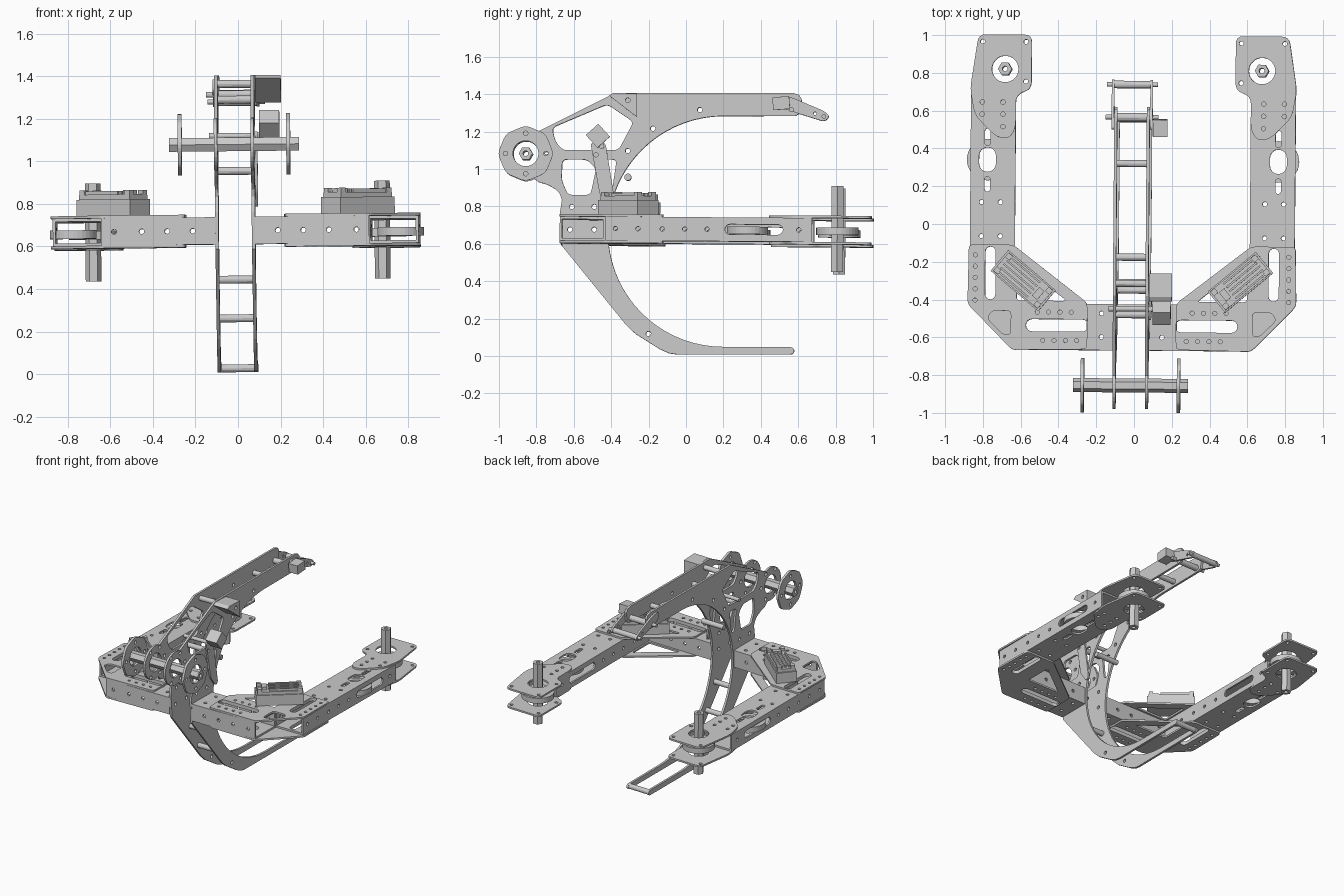
import bpy, bmesh
from math import sin, cos, pi, radians
from mathutils import Matrix, Vector

if "Cube" in bpy.data.objects:
    bpy.data.objects.remove(bpy.data.objects["Cube"])

frame_parts, mast_parts = [], []
PLANES = {  # maps profile (u, v, thickness) to world axes
    'z': Matrix.Identity(4),
    'x': Matrix(((0, 0, 1, 0), (1, 0, 0, 0), (0, 1, 0, 0), (0, 0, 0, 1))),
    'y': Matrix(((1, 0, 0, 0), (0, 0, -1, 0), (0, 1, 0, 0), (0, 0, 0, 1)))}


def arc(cx, cy, r, a0, a1, n):
    return [(cx + r * cos(radians(a0 + (a1 - a0) * i / n)),
             cy + r * sin(radians(a0 + (a1 - a0) * i / n))) for i in range(n + 1)]


def circle(cx, cy, r, n=20):
    return arc(cx, cy, r, 0, 360, n)[:-1]


def slot(cx, cy, length, w, vertical=False):
    d = (length - w) / 2
    if vertical:
        return arc(cx, cy + d, w / 2, 0, 180, 8) + arc(cx, cy - d, w / 2, 180, 360, 8)
    return arc(cx + d, cy, w / 2, -90, 90, 8) + arc(cx - d, cy, w / 2, 90, 270, 8)


def rect(u0, u1, v0, v1):
    return [(u0, v0), (u1, v0), (u1, v1), (u0, v1)]


def rounded(pts, r, n=4):
    out = []
    for i, p in enumerate(pts):
        p, a, b = Vector(p), Vector(pts[i - 1]), Vector(pts[(i + 1) % len(pts)])
        s = p + (a - p).normalized() * min(r, (a - p).length * .45)
        e = p + (b - p).normalized() * min(r, (b - p).length * .45)
        for k in range(n + 1):
            t = k / n
            out.append(tuple(s * (1 - t) ** 2 + p * 2 * t * (1 - t) + e * t * t))
    return out


def plate(name, outline, holes, plane, off, thick, group):
    cu = bpy.data.curves.new(name, 'CURVE')
    cu.dimensions, cu.fill_mode, cu.extrude = '2D', 'BOTH', thick / 2
    for loop in [outline] + holes:
        sp = cu.splines.new('POLY')
        sp.points.add(len(loop) - 1)
        for q, (u, v) in zip(sp.points, loop):
            q.co = (u, v, 0, 1)
        sp.use_cyclic_u = True
    tmp = bpy.data.objects.new(name + "_tmp", cu)
    bpy.context.collection.objects.link(tmp)
    dg = bpy.context.evaluated_depsgraph_get()
    me = bpy.data.meshes.new_from_object(tmp.evaluated_get(dg))
    bpy.data.objects.remove(tmp)
    me.transform(PLANES[plane] @ Matrix.Translation((0, 0, -off if plane == 'y' else off)))
    me.shade_flat()
    ob = bpy.data.objects.new(name, me)
    bpy.context.collection.objects.link(ob)
    group.append(ob)


def box(name, center, size, rot, group):
    bm = bmesh.new()
    bmesh.ops.create_cube(bm, size=1, matrix=Matrix.Translation(center) @ rot @ Matrix.Diagonal((*size, 1)))
    me = bpy.data.meshes.new(name)
    bm.to_mesh(me)
    bm.free()
    ob = bpy.data.objects.new(name, me)
    bpy.context.collection.objects.link(ob)
    group.append(ob)


def rod(name, y, z, half, r, sides=14):
    plate(name, circle(y, z, r, sides), [], 'x', 0, 2 * half, mast_parts)


Z0, H, T, G = .67, .064, .013, .013   # tube centre, half height, wall, gusset thickness

for s, side in ((-1, "left"), (1, "right")):
    def M(loop):
        return [(s * u, v) for u, v in loop]

    def fplate(name, outline, holes, plane, off, thick):
        plate(side + "_" + name, M(outline), [M(h) for h in holes], plane, off, thick, frame_parts)

    corner_slot = slot(.75, -.265, .28, .055, True)
    bar_slot = slot(.395, -.54, .33, .065)
    for k, lvl in ((-1, "lower"), (1, "upper")):
        # tube top and bottom sheets
        zt = Z0 + k * (H - T / 2)
        fplate(lvl + "_arm_sheet", rect(.622, .86, -.425, .68),
               [corner_slot, slot(.77, .335, .13, .09, True), slot(.77, .455, .09, .03, True),
                slot(.77, .205, .08, .03, True)] +
               [circle(x, y, .012, 12) for x in (.70, .80) for y in (-.07, .11)], 'z', zt, T)
        fplate(lvl + "_bar_sheet", rect(.094, .63, -.67, -.425),
               [bar_slot, circle(.16, -.475, .012, 12), circle(.16, -.6, .012, 12)], 'z', zt, T)
        # corner gussets
        zg = Z0 + k * (H + G / 2)
        holes = [corner_slot, bar_slot,
                 rounded([(.61, -.205), (.61, -.41), (.345, -.41)], .02)]
        holes += [circle(.83, -.17 - .06 * i, .011, 12) for i in range(5)]
        holes += [circle(.32 + .06 * i, -.47, .011, 12) for i in range(4)]
        holes += [circle(.29 + .06 * i, -.62, .011, 12) for i in range(4)]
        if k > 0:
            holes.append(rounded([(.74, -.465), (.64, -.465), (.64, -.59), (.68, -.59), (.765, -.505)], .02))
        fplate(lvl + "_gusset", rounded([(.865, -.115), (.63, -.115), (.235, -.42), (.235, -.665),
                                         (.632, -.672), (.87, -.43)], .025), holes, 'z', zg, G)
        # end plates that carry the upright shaft
        fplate(lvl + "_end_plate",
               rounded([(.822, .998), (.54, .998), (.54, .71), (.622, .68), (.622, .50), (.66, .445),
                        (.725, .455), (.84, .57), (.865, .71)], .04),
               [circle(.68, .815, .07, 28)] +
               [circle(x, y, .012, 12) for x, y in ((.80, .96), (.57, .96), (.57, .75), (.80, .64), (.69, .64),
                                                    (.80, .575), (.69, .575), (.69, .51))], 'z', zg, G)
    # tube side walls
    zr = (Z0 - H + T, Z0 + H - T)
    wall_holes = [slot(.37, Z0, .31, .055)] + [circle(y, Z0, .012, 12) for y in (-.37, -.25, -.12, 0, .12, .61)]
    for name, x in (("outer_arm_wall", .86 - T / 2), ("inner_arm_wall", .622 + T / 2)):
        plate(side + "_" + name, rect(-.425, .68, *zr), wall_holes, 'x', s * x, T, frame_parts)
    for name, y in (("front_bar_wall", -.67 + T / 2), ("back_bar_wall", -.425 - T / 2)):
        fplate(name, rect(.094, .63, *zr), [circle(x, Z0, .012, 12) for x in (.2, .32, .44, .57)], 'y', y, T)
    # pulley rings and hex shaft
    fplate("guide_ring", circle(.77, .335, .11, 32), [circle(.77, .335, .075, 28)], 'z', .665, .04)
    fplate("end_ring", circle(.68, .815, .113, 32), [circle(.68, .815, .07, 28)], 'z', .665, .04)
    fplate("upright_shaft", circle(.68, .815, .037, 6), [circle(.68, .815, .014, 12)], 'z', .678, .46)
    # finned control box
    R = Matrix.Rotation(s * radians(40), 4, 'Z')

    def cbox(name, dx, dy, z0, z1, lx, ly):
        c = Vector((s * .575, -.305, (z0 + z1) / 2)) + R @ Vector((dx, dy, 0))
        box(side + "_" + name, c, (lx, ly, z1 - z0), R, frame_parts)

    cbox("control_base", 0, 0, .747, .825, .33, .145)
    cbox("control_lid", 0, 0, .825, .848, .31, .13)
    for i in range(5):
        cbox("control_fin", .03 * s, -.05 + .025 * i, .848, .864, .21, .01)
    for e in (-1, 1):
        for d in (-.048, .048):
            cbox("control_terminal", e * .14, d, .848, .868, .03, .03)
    cbox("control_plug", -s * .105, 0, .848, .868, .035, .06)

# twin curved mast plates with windows
mast = [(-.38, 1.405), (.575, 1.405), (.605, 1.395), (.62, 1.37), (.607, 1.295), (.585, 1.283)]
mast += arc(.2, .665, .617, 90, 270, 36)
mast += arc(.56, .027, .019, 90, -90, 8)
mast += [(-.05, .008), (-.09, .014), (-.14, .036), (-.27, .118), (-.32, .165), (-.663, .588), (-.674, .76),
         (-.663, .834), (-.675, .868), (-.70, .893), (-.74, .915), (-.79, .93)]
mast += arc(-.855, 1.08, .125, -75, -295, 20)
windows = [rounded(w, .025) for w in (
    [(-.715, 1.22), (-.42, 1.345), (-.28, 1.25), (-.36, 1.10), (-.66, 1.10), (-.70, 1.15)],
    [(-.66, 1.05), (-.53, 1.05), (-.48, 1.0), (-.51, .86), (-.63, .86), (-.665, .94)],
    [(-.45, 1.05), (-.37, 1.05), (-.395, .88), (-.43, .88)])]
windows.append(circle(-.855, 1.08, .068, 28))
windows += [circle(y, z, .013, 12) for y, z in (
    (.075, 1.315), (-.176, 1.215), (-.31, 1.096), (-.61, .797), (-.49, .797), (-.2, .118), (-.62, .675),
    (-.49, .675), (-.745, 1.09), (-.91, 1.175), (-.80, 1.175), (-.91, .985), (-.80, .985))]
for s, side in ((-1, "left"), (1, "right")):
    plate(side + "_mast_plate", mast, windows, 'x', s * .086, .016, mast_parts)
    # front hub discs
    plate(side + "_hub_disc",
          rounded([(-.855 + .15 * cos(i * pi / 4), 1.08 + .15 * sin(i * pi / 4)) for i in range(8)], .03),
          [circle(-.855, 1.08, .068, 28)] +
          [circle(-.855 + .108 * cos(a * pi / 2), 1.08 + .108 * sin(a * pi / 2), .012, 12) for a in range(4)],
          'x', s * .255, .018, mast_parts)
    # finger links on the tip of the upper arm
    plate(side + "_finger_link",
          rounded([(.50, 1.39), (.57, 1.38), (.74, 1.308), (.77, 1.28), (.74, 1.252), (.57, 1.305), (.50, 1.33)], .02),
          [circle(.69, 1.295, .009, 10)], 'x', s * .102, .014, mast_parts)

# hex axle and spacer rods
plate("hub_axle", circle(-.855, 1.08, .037, 6), [circle(-.855, 1.08, .014, 12)], 'x', 0, .61, mast_parts)
for y, z in ((.32, 1.315), (-.176, 1.29), (-.315, 1.364), (-.48, 1.075), (-.31, .955),
             (-.445, .444), (-.35, .262), (.556, .027)):
    rod("spacer_rod", y, z, .092, .019)
rod("finger_roller", .738, 1.28, .095, .02)
rod("finger_pin", .738, 1.28, .135, .012)
rod("pivot_roller", .565, 1.315, .095, .022)
rod("pivot_pin", .565, 1.315, .14, .013)

# small motors on the right side of the mast
plate("wedge_motor", [(-.41, 1.39), (-.385, 1.405), (-.26, 1.40), (-.26, 1.275)],
      [circle(-.31, 1.365, .013, 12)], 'x', .158, .12, mast_parts)
plate("motor_link", rounded([(-.51, 1.14), (-.43, 1.14), (-.375, .80), (-.40, .78), (-.46, .86)], .02),
      [circle(-.48, 1.075, .012, 12)], 'x', .101, .012, mast_parts)
box("link_motor", (.163, -.47, 1.175), (.096, .09, .092), Matrix.Rotation(radians(42), 4, 'X'), mast_parts)
rod("link_motor_pin", -.45, 1.12, .12, .014)
box("finger_motor", (.15, .51, 1.35), (.075, .09, .068), Matrix.Rotation(radians(4), 4, 'X'), mast_parts)

# whole assembly sits at a very slight tilt
piv = Matrix.Translation((0, 0, .7))
yaw = Matrix.Rotation(-.008, 4, 'Z') @ Matrix.Rotation(-.01, 4, 'Y')
for group, pitch in ((frame_parts, -.007), (mast_parts, 0)):
    tf = Matrix.Translation((-.008, 0, 0)) @ piv @ yaw @ Matrix.Rotation(pitch, 4, 'X') @ piv.inverted()
    for ob in group:
        ob.data.transform(tf)
